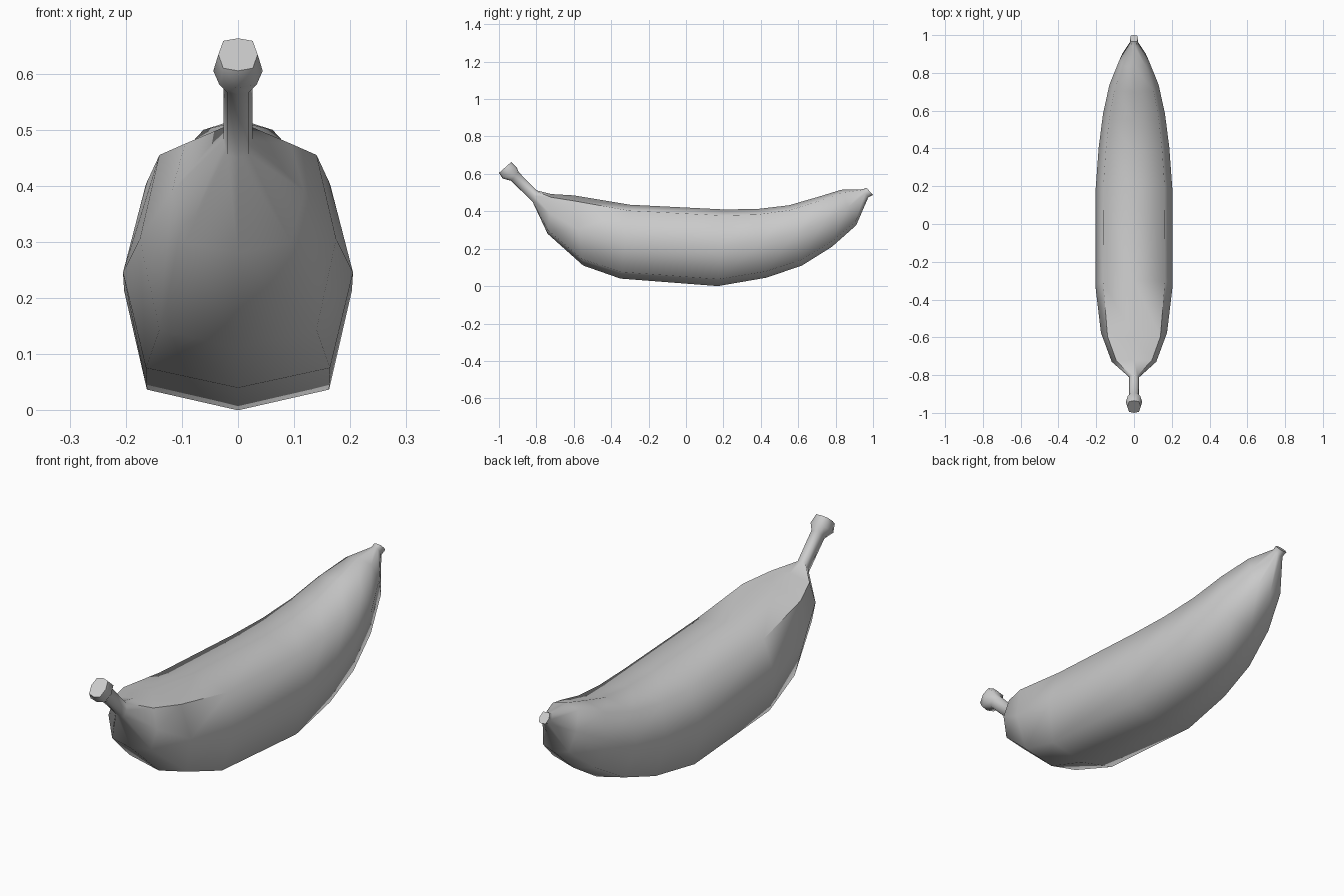
import bpy, bmesh, math

if "Cube" in bpy.data.objects:
    bpy.data.objects.remove(bpy.data.objects["Cube"])

# Tilted rings along the fruit: (bottom y, bottom z, top y, top z, half width)
stem = [
    (-1.00, 0.605, -0.935, 0.663, 0.035),
    (-0.98, 0.575, -0.905, 0.635, 0.044),
    (-0.935, 0.563, -0.895, 0.610, 0.026),
    (-0.82, 0.450, -0.80, 0.512, 0.026),
]
body = [
    (-0.74, 0.28, -0.72, 0.492, 0.118),
    (-0.55, 0.11, -0.60, 0.485, 0.175),
    (-0.35, 0.04, -0.30, 0.435, 0.205),
    (0.17, 0.00, 0.20, 0.410, 0.203),
    (0.43, 0.045, 0.38, 0.412, 0.187),
    (0.62, 0.11, 0.55, 0.432, 0.164),
    (0.78, 0.21, 0.70, 0.475, 0.130),
    (0.91, 0.325, 0.83, 0.515, 0.077),
]
tip = [
    (0.975, 0.475, 0.945, 0.518, 0.020),
    (1.00, 0.487, 0.965, 0.526, 0.022),
]

# Faceted cross-sections: (fraction of width, fraction of height)
half_body = [(0.80, 0.09), (1.0, 0.52), (0.80, 0.92)]
half_stem = [(0.75, 0.08), (1.0, 0.50), (0.75, 0.92)]


def section(half):
    left = [(-w, t) for w, t in reversed(half)]
    return [(0, 0)] + half + [(0, 1)] + left


def add_ring(bm, ring, half):
    by, bz, ty, tz, width = ring
    return [bm.verts.new((w * width, by + (ty - by) * t, bz + (tz - bz) * t))
            for w, t in section(half)]


# Loft stem, body and tip as one continuous skin
bm = bmesh.new()
rings = [add_ring(bm, r, half_stem) for r in stem]
rings += [add_ring(bm, r, half_body) for r in body]
rings += [add_ring(bm, r, half_stem) for r in tip]
for a, b in zip(rings, rings[1:]):
    n = len(a)
    for i in range(n):
        j = (i + 1) % n
        bm.faces.new((a[i], a[j], b[j], b[i]))
bm.faces.new(rings[0])
bm.faces.new(rings[-1])
bmesh.ops.recalc_face_normals(bm, faces=bm.faces)

mesh = bpy.data.meshes.new("banana")
bm.to_mesh(mesh)
bm.free()
banana = bpy.data.objects.new("banana", mesh)
bpy.context.collection.objects.link(banana)
bpy.context.view_layer.objects.active = banana
banana.select_set(True)
bpy.ops.object.shade_smooth_by_angle(angle=math.radians(65))
